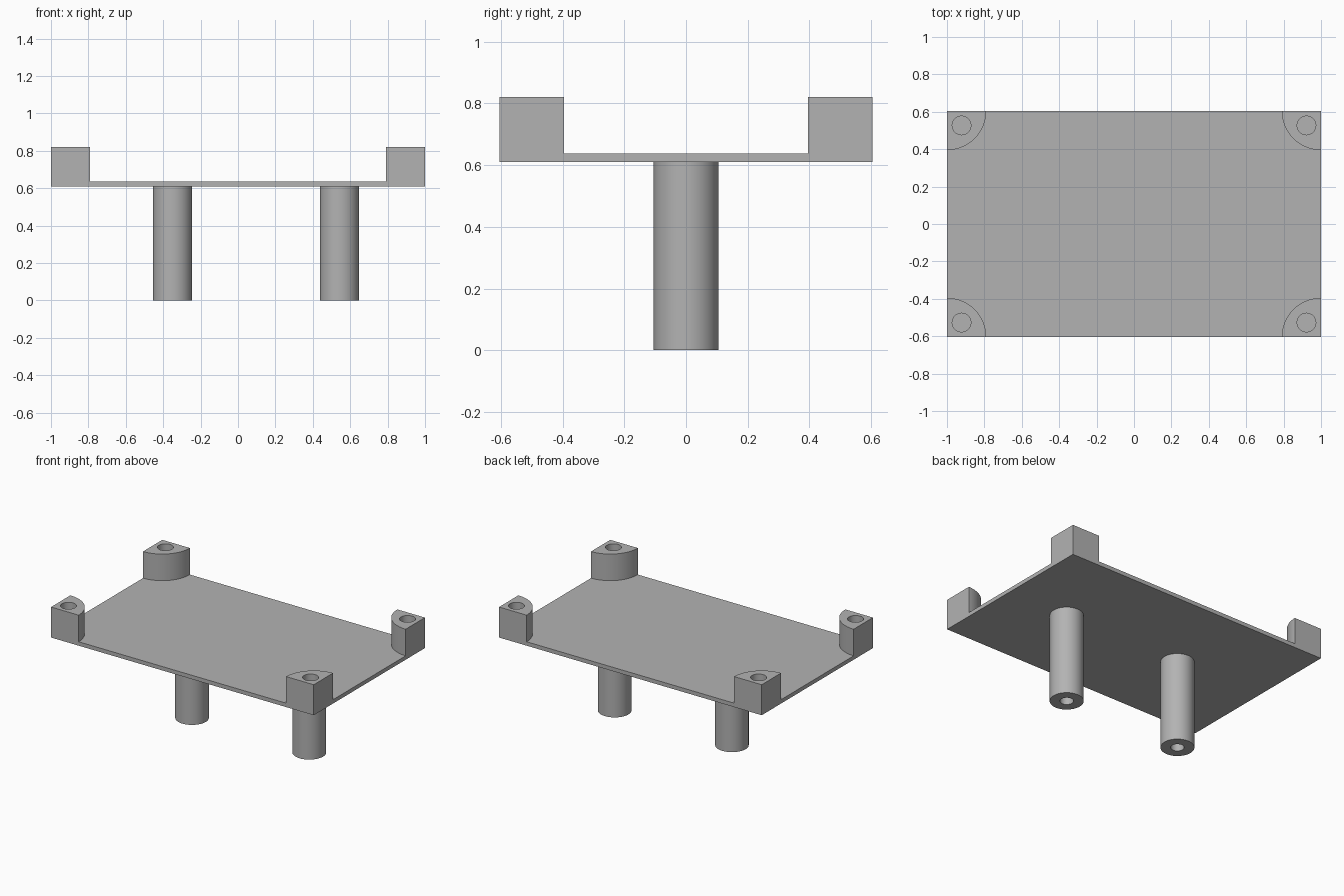
import bpy
import bmesh
from math import cos, sin, pi, radians

if "Cube" in bpy.data.objects:
    bpy.data.objects.remove(bpy.data.objects["Cube"], do_unlink=True)

HALF_X, HALF_Y = 1.0, 0.605
UNDERSIDE, FLOOR, POST_TOP = 0.61, 0.637, 0.82
POST_R, POST_HOLE_R, HOLE_INSET = 0.21, 0.05, 0.078
LEG_R, LEG_HOLE_R = 0.105, 0.042
ARC_STEPS, RING_STEPS = 24, 48

grey = bpy.data.materials.new("plain grey")
grey.use_nodes = True
colour = (0.45, 0.45, 0.45, 1)
grey.diffuse_color = colour
grey.node_tree.nodes["Principled BSDF"].inputs["Base Color"].default_value = colour


def ring(cx, cy, r):
    return [(cx + r * cos(2 * pi * i / RING_STEPS), cy + r * sin(2 * pi * i / RING_STEPS))
            for i in range(RING_STEPS)]


def face(bm, points):
    bm.faces.new([bm.verts.new(p) for p in points])


def level(points, z):
    return [(x, y, z) for x, y in points]


def wall(bm, path, z0, z1, closed=False):
    """Vertical strip of quads along a path."""
    ends = path[1:] + path[:1] if closed else path[1:]
    for a, b in zip(path, ends):
        face(bm, [(*a, z0), (*b, z0), (*b, z1), (*a, z1)])


def pierced_cap(bm, outline, hole, z):
    """Flat face with a round hole."""
    edges = []
    for loop in (outline, hole):
        verts = [bm.verts.new(p) for p in level(loop, z)]
        edges += [bm.edges.new((v, verts[i - 1])) for i, v in enumerate(verts)]
    bmesh.ops.triangle_fill(bm, edges=edges, use_beauty=True)


def finish(bm, name):
    bmesh.ops.remove_doubles(bm, verts=bm.verts[:], dist=1e-5)
    bmesh.ops.recalc_face_normals(bm, faces=bm.faces[:])
    mesh = bpy.data.meshes.new(name)
    bm.to_mesh(mesh)
    bm.free()
    mesh.materials.append(grey)
    obj = bpy.data.objects.new(name, mesh)
    bpy.context.collection.objects.link(obj)
    bpy.ops.object.select_all(action="DESELECT")
    obj.select_set(True)
    bpy.context.view_layer.objects.active = obj
    bpy.ops.object.shade_smooth_by_angle(angle=radians(30))


# Tray with four quarter-round corner posts
bm = bmesh.new()
floor_outline = []
for sx, sy in ((1, 1), (-1, 1), (-1, -1), (1, -1)):
    corner = (sx * HALF_X, sy * HALF_Y)
    angles = [pi / 2 * i / ARC_STEPS for i in range(ARC_STEPS + 1)]
    arc = [(corner[0] - sx * POST_R * cos(a), corner[1] - sy * POST_R * sin(a)) for a in angles]
    hole = ring(corner[0] - sx * HOLE_INSET, corner[1] - sy * HOLE_INSET, POST_HOLE_R)
    wall(bm, arc, FLOOR, POST_TOP)
    pierced_cap(bm, arc + [corner], hole, POST_TOP)
    # Blind screw hole
    wall(bm, hole, FLOOR, POST_TOP, closed=True)
    face(bm, level(hole, FLOOR))
    floor_outline += arc if sx * sy < 0 else arc[::-1]

face(bm, level(floor_outline, FLOOR))
face(bm, level([(-HALF_X, -HALF_Y), (HALF_X, -HALF_Y), (HALF_X, HALF_Y), (-HALF_X, HALF_Y)],
               UNDERSIDE))


# U-shaped outer sides, running unbroken up the posts
def side_profile(half):
    inner = half - POST_R
    return [(-half, UNDERSIDE), (half, UNDERSIDE), (half, POST_TOP), (inner, POST_TOP),
            (inner, FLOOR), (-inner, FLOOR), (-inner, POST_TOP), (-half, POST_TOP)]


for s in (-1, 1):
    face(bm, [(x, s * HALF_Y, z) for x, z in side_profile(HALF_X)])
    face(bm, [(s * HALF_X, y, z) for y, z in side_profile(HALF_Y)])
finish(bm, "tray")

# Two hollow legs
for name, x in (("right_leg", -0.35), ("left_leg", 0.543)):
    bm = bmesh.new()
    outer, bore = ring(x, 0, LEG_R), ring(x, 0, LEG_HOLE_R)
    wall(bm, outer, 0, UNDERSIDE, closed=True)
    wall(bm, bore, 0, UNDERSIDE, closed=True)
    pierced_cap(bm, outer, bore, 0)
    pierced_cap(bm, outer, bore, UNDERSIDE)
    finish(bm, name)
